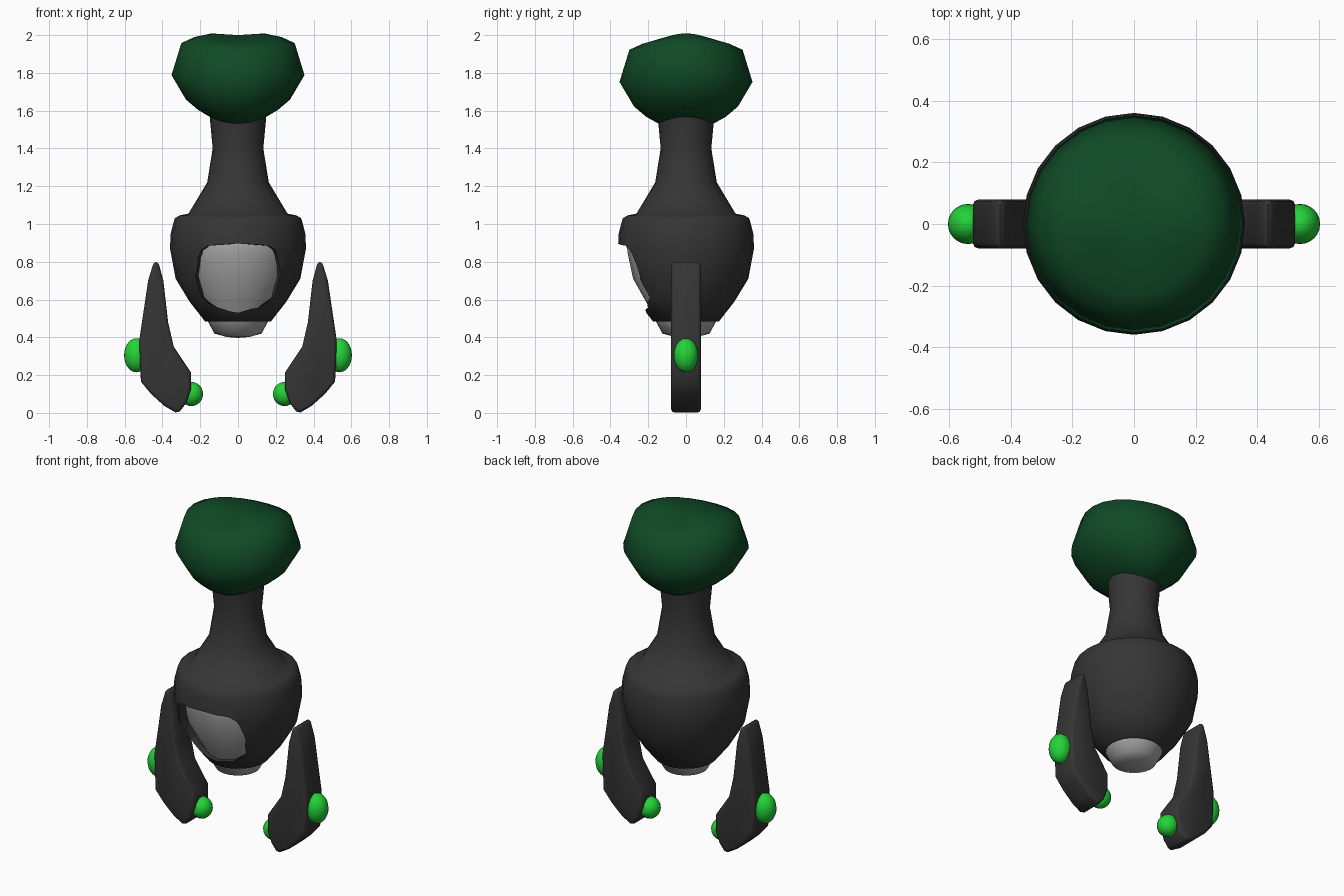
import bpy, bmesh, math

if "Cube" in bpy.data.objects:
    bpy.data.objects.remove(bpy.data.objects["Cube"], do_unlink=True)


def material(name, color):
    mat = bpy.data.materials.new(name)
    mat.use_nodes = True
    mat.diffuse_color = (*color, 1)
    mat.node_tree.nodes["Principled BSDF"].inputs["Base Color"].default_value = (*color, 1)
    return mat


CHARCOAL = material("charcoal", (0.036, 0.036, 0.036))
DARK_GREEN = material("dark green", (0.005, 0.068, 0.019))
BRIGHT_GREEN = material("bright green", (0.017, 0.65, 0.04))
LIGHT_GREY = material("light grey", (0.4, 0.4, 0.4))


def finish(name, bm, mat):
    bmesh.ops.remove_doubles(bm, verts=bm.verts, dist=0.0005)
    bmesh.ops.recalc_face_normals(bm, faces=bm.faces)
    mesh = bpy.data.meshes.new(name)
    bm.to_mesh(mesh)
    bm.free()
    obj = bpy.data.objects.new(name, mesh)
    bpy.context.collection.objects.link(obj)
    if mat:
        mesh.materials.append(mat)
    return obj


def select(obj):
    bpy.ops.object.select_all(action='DESELECT')
    obj.select_set(True)
    bpy.context.view_layer.objects.active = obj


def smooth(obj, degrees):
    select(obj)
    bpy.ops.object.shade_smooth_by_angle(angle=math.radians(degrees))


def bridge(bm, rings, closed=False):
    count = len(rings[0])
    pairs = list(zip(rings, rings[1:]))
    for a, b in pairs:
        for i in range(count):
            j = (i + 1) % count
            bm.faces.new((a[i], a[j], b[j], b[i]))


def lathe(name, profile, mat, wave=0.0, sides=24):
    """Turn (radius, z) points about z; wave lifts the sides and dips front and back."""
    bm = bmesh.new()
    rings = []
    for r, z in profile:
        ring = []
        for i in range(sides):
            a = math.tau * i / sides
            lift = wave * min(1, r / 0.15) * math.cos(2 * a)
            ring.append(bm.verts.new((r * math.cos(a), r * math.sin(a), z + lift)))
        rings.append(ring)
    bridge(bm, rings)
    return finish(name, bm, mat)


def prism(name, outline, slices, mat):
    """Loft an (x, z) outline along y; slices are (y, x scale)."""
    bm = bmesh.new()
    rings = [[bm.verts.new((x * s, y, z)) for x, z in outline] for y, s in slices]
    bridge(bm, rings)
    bm.faces.new(rings[0])
    bm.faces.new(rings[-1])
    return finish(name, bm, mat)


def ball(name, centre, size, mat):
    bm = bmesh.new()
    bmesh.ops.create_uvsphere(bm, u_segments=24, v_segments=14, radius=1)
    bmesh.ops.scale(bm, vec=size, verts=bm.verts)
    bmesh.ops.translate(bm, vec=centre, verts=bm.verts)
    smooth(finish(name, bm, mat), 60)


# Cap on top
head = lathe("head", [(0, 2.0), (0.14, 1.992), (0.23, 1.972), (0.3, 1.94), (0.352, 1.77),
                      (0.275, 1.64), (0.21, 1.585), (0.14, 1.545), (0, 1.53)],
             DARK_GREEN, wave=0.018)
smooth(head, 60)

# Neck and hollow outer shell
shell = lathe("neck_and_shell", [
    (0, 1.62), (0.155, 1.62), (0.148, 1.55), (0.134, 1.4), (0.163, 1.22), (0.262, 1.055),
    (0.31, 1.045), (0.335, 1.03), (0.346, 0.99), (0.357, 0.945), (0.36, 0.87), (0.33, 0.71),
    (0.255, 0.587), (0.175, 0.485), (0.145, 0.482), (0.2, 0.587), (0.272, 0.71),
    (0.3, 0.87), (0.28, 1.0), (0, 1.0)], CHARCOAL)

# Rounded opening in the front of the shell
half = [(0.12, 0.557), (0.205, 0.61), (0.226, 0.73), (0.202, 0.825), (0.185, 0.862),
        (0.15, 0.885)]
outline = [(0, 0.53)] + half + [(0, 0.897)] + [(-x, z) for x, z in reversed(half)]
cutter = prism("opening_cutter", outline, [(-0.45, 1.24), (-0.05, 0.76)], None)
cutter.hide_render = True
cut = shell.modifiers.new("opening", 'BOOLEAN')
cut.operation = 'DIFFERENCE'
cut.solver = 'EXACT'
cut.object = cutter
select(shell)
bpy.ops.object.modifier_apply(modifier=cut.name)
bpy.data.objects.remove(cutter, do_unlink=True)
smooth(shell, 48)

# Inner core, seen through the opening and below the shell
core = lathe("inner_core", [
    (0, 0.95), (0.3, 0.95), (0.315, 0.9), (0.308, 0.84), (0.28, 0.71), (0.21, 0.585),
    (0.16, 0.485), (0.125, 0.42), (0.06, 0.402), (0, 0.397)], LIGHT_GREY)
smooth(core, 60)

# Detached arms with a joint ball outside and a ball at the hand
arm_outline = [(0.418, 0.785), (0.434, 0.808), (0.45, 0.785), (0.476, 0.7), (0.495, 0.57),
               (0.522, 0.39), (0.519, 0.27), (0.514, 0.165), (0.46, 0.1), (0.39, 0.037),
               (0.33, 0.002), (0.308, 0.008), (0.275, 0.05), (0.25, 0.12), (0.25, 0.215),
               (0.34, 0.35), (0.37, 0.48), (0.395, 0.7)]
for side, sign in (("left", 1), ("right", -1)):
    arm = prism(side + "_arm", [(sign * x, z) for x, z in arm_outline],
                [(-0.079, 1), (0.079, 1)], CHARCOAL)
    bevel = arm.modifiers.new("rounded rim", 'BEVEL')
    bevel.width = 0.02
    bevel.segments = 2
    bevel.limit_method = 'ANGLE'
    bevel.angle_limit = math.radians(70)
    select(arm)
    bpy.ops.object.modifier_apply(modifier=bevel.name)
    smooth(arm, 50)
    ball(side + "_shoulder_ball", (sign * 0.538, 0, 0.305), (0.065, 0.065, 0.09), BRIGHT_GREEN)
    ball(side + "_hand_ball", (sign * 0.247, 0, 0.1), (0.062, 0.062, 0.064), BRIGHT_GREEN)
